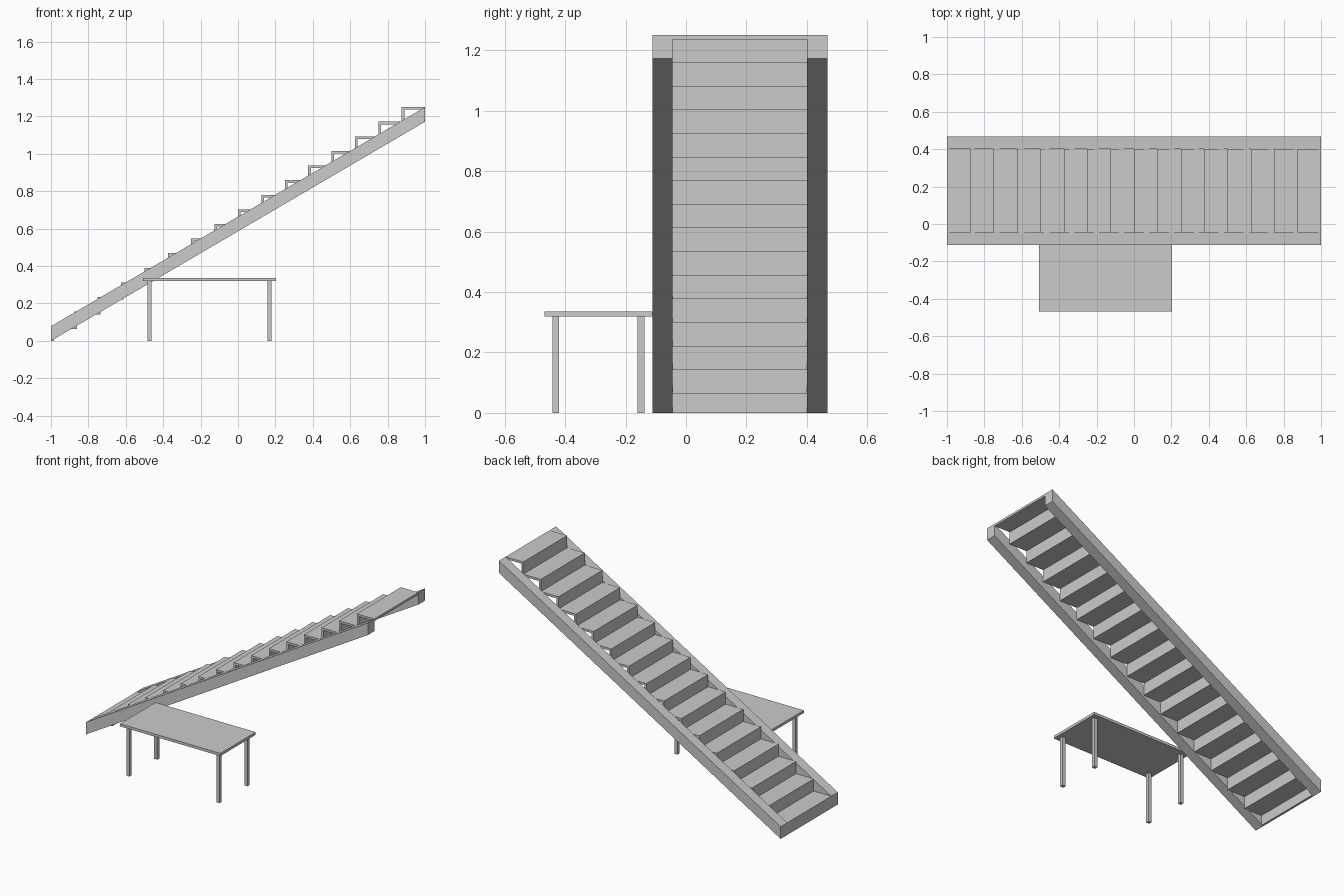
import bpy

if "Cube" in bpy.data.objects:
    bpy.data.objects.remove(bpy.data.objects["Cube"])

grey = bpy.data.materials.new("plain_grey")
grey.diffuse_color = (0.6, 0.6, 0.6, 1)
grey.use_nodes = True
grey.node_tree.nodes["Principled BSDF"].inputs["Base Color"].default_value = grey.diffuse_color


def prism(name, profile, y0, y1):
    """Extrude an (x, z) outline from y0 to y1."""
    n = len(profile)
    verts = [(x, y0, z) for x, z in profile] + [(x, y1, z) for x, z in profile]
    faces = [tuple(range(n)), tuple(range(2 * n - 1, n - 1, -1))]
    faces += [(i, i + n, (i + 1) % n + n, (i + 1) % n) for i in range(n)]
    mesh = bpy.data.meshes.new(name)
    mesh.from_pydata(verts, [], faces)
    mesh.materials.append(grey)
    obj = bpy.data.objects.new(name, mesh)
    bpy.context.collection.objects.link(obj)
    return obj


def box(name, x0, x1, y0, y1, z0, z1):
    return prism(name, [(x0, z0), (x1, z0), (x1, z1), (x0, z1)], y0, y1)


# Staircase dimensions
STEPS, HEIGHT, THICK = 16, 1.25, 0.014
RUN, RISE = 2 / STEPS, HEIGHT / STEPS
OUT_FRONT, IN_FRONT, IN_BACK, OUT_BACK = -0.111, -0.045, 0.401, 0.468

# Sloping side beams
slope = [(-1, 0), (1, HEIGHT - RISE), (1, HEIGHT), (-1, RISE)]
prism("front_stringer", slope, OUT_FRONT, IN_FRONT)
prism("back_stringer", slope, IN_BACK, OUT_BACK)

# Treads and risers; each tread runs under the riser above it
for k in range(STEPS):
    x, z = -1 + k * RUN, k * RISE
    box(f"riser_{k + 1}", x, x + THICK, IN_FRONT, IN_BACK, z, z + RISE - THICK)
    box(f"tread_{k + 1}", x, min(x + RUN + THICK, 1), IN_FRONT, IN_BACK,
        z + RISE - THICK, z + RISE)

# Table beside the stairs
TX, TY, TOP = -0.1525, -0.29, 0.336
box("table_top", TX - 0.356, TX + 0.356, TY - 0.179, TY + 0.179, TOP - 0.017, TOP)
for sx in (-1, 1):
    for sy in (-1, 1):
        cx, cy, r = TX + sx * 0.32, TY + sy * 0.141, 0.011
        box("table_leg", cx - r, cx + r, cy - r, cy + r, 0, TOP - 0.017)
